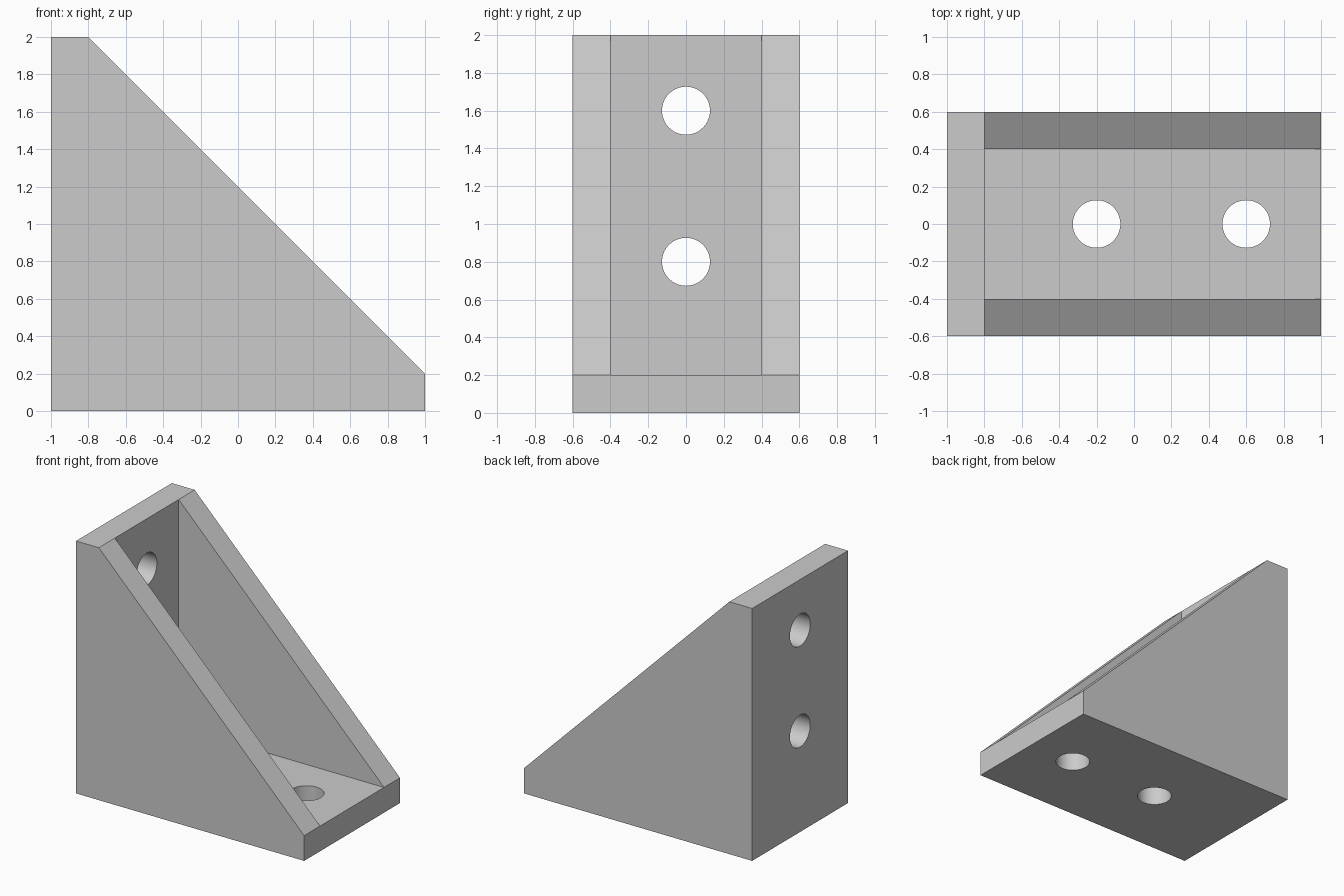
import bpy
import bmesh
import math

cube = bpy.data.objects.get("Cube")
if cube:
    bpy.data.objects.remove(cube, do_unlink=True)

HALF_WIDTH, HALF_POCKET = 0.6, 0.4
HOLE_RADIUS = 0.127

grey = bpy.data.materials.new("light_grey")
grey.use_nodes = True
colour = (0.6, 0.6, 0.6, 1)
grey.diffuse_color = colour
grey.node_tree.nodes["Principled BSDF"].inputs["Base Color"].default_value = colour

# Side profile (x, z): heel, toe, toe top, wall top inner, wall top outer
outline = [(-1, 0), (1, 0), (1, 0.2), (-0.8, 2), (-1, 2)]
# Pocket profile: toe top, inner corner, wall top inner
pocket = [outline[2], (-0.8, 0.2), outline[3]]

bm = bmesh.new()


def ring(profile, y):
    return [bm.verts.new((x, y, z)) for x, z in profile]


front, back = ring(outline, -HALF_WIDTH), ring(outline, HALF_WIDTH)
pf, pb = ring(pocket, -HALF_POCKET), ring(pocket, HALF_POCKET)

# Outer cheeks, pocket cheeks and sloped rims
for outer, inner in ((front, pf), (back, pb)):
    bm.faces.new(outer)
    bm.faces.new(inner)
    bm.faces.new((outer[2], outer[3], inner[2], inner[0]))

# Underside and mounting wall
for i, j in ((0, 1), (4, 0)):
    bm.faces.new((front[i], front[j], back[j], back[i]))

# Pocket floor and pocket wall
for i in (0, 1):
    bm.faces.new((pf[i], pf[i + 1], pb[i + 1], pb[i]))

# Toe end and wall top, whose inner edges meet the pocket
bm.faces.new((front[1], back[1], back[2], pb[0], pf[0], front[2]))
bm.faces.new((front[4], back[4], back[3], pb[2], pf[2], front[3]))

bmesh.ops.recalc_face_normals(bm, faces=bm.faces)
mesh = bpy.data.meshes.new("corner_bracket")
bm.to_mesh(mesh)
bm.free()
mesh.materials.append(grey)
bracket = bpy.data.objects.new("corner_bracket", mesh)
bpy.context.collection.objects.link(bracket)


# Bolt holes
def drill(location, tilt):
    bpy.ops.mesh.primitive_cylinder_add(vertices=64, radius=HOLE_RADIUS, depth=0.5,
                                        location=location, rotation=(0, tilt, 0))
    cutter = bpy.context.object
    cutter.name = "hole_cutter"
    cutter.hide_render = True
    cutter.data.materials.append(grey)
    bpy.ops.object.select_all(action="DESELECT")
    bracket.select_set(True)
    bpy.context.view_layer.objects.active = bracket
    cut = bracket.modifiers.new("hole", "BOOLEAN")
    cut.operation = "DIFFERENCE"
    cut.solver = "EXACT"
    cut.object = cutter
    bpy.ops.object.modifier_apply(modifier=cut.name)
    bpy.data.objects.remove(cutter, do_unlink=True)


for x in (-0.2, 0.6):
    drill((x, 0, 0.1), 0)
for z in (0.8, 1.6):
    drill((-0.9, 0, z), math.pi / 2)

bpy.ops.object.shade_smooth_by_angle(angle=math.radians(30))
